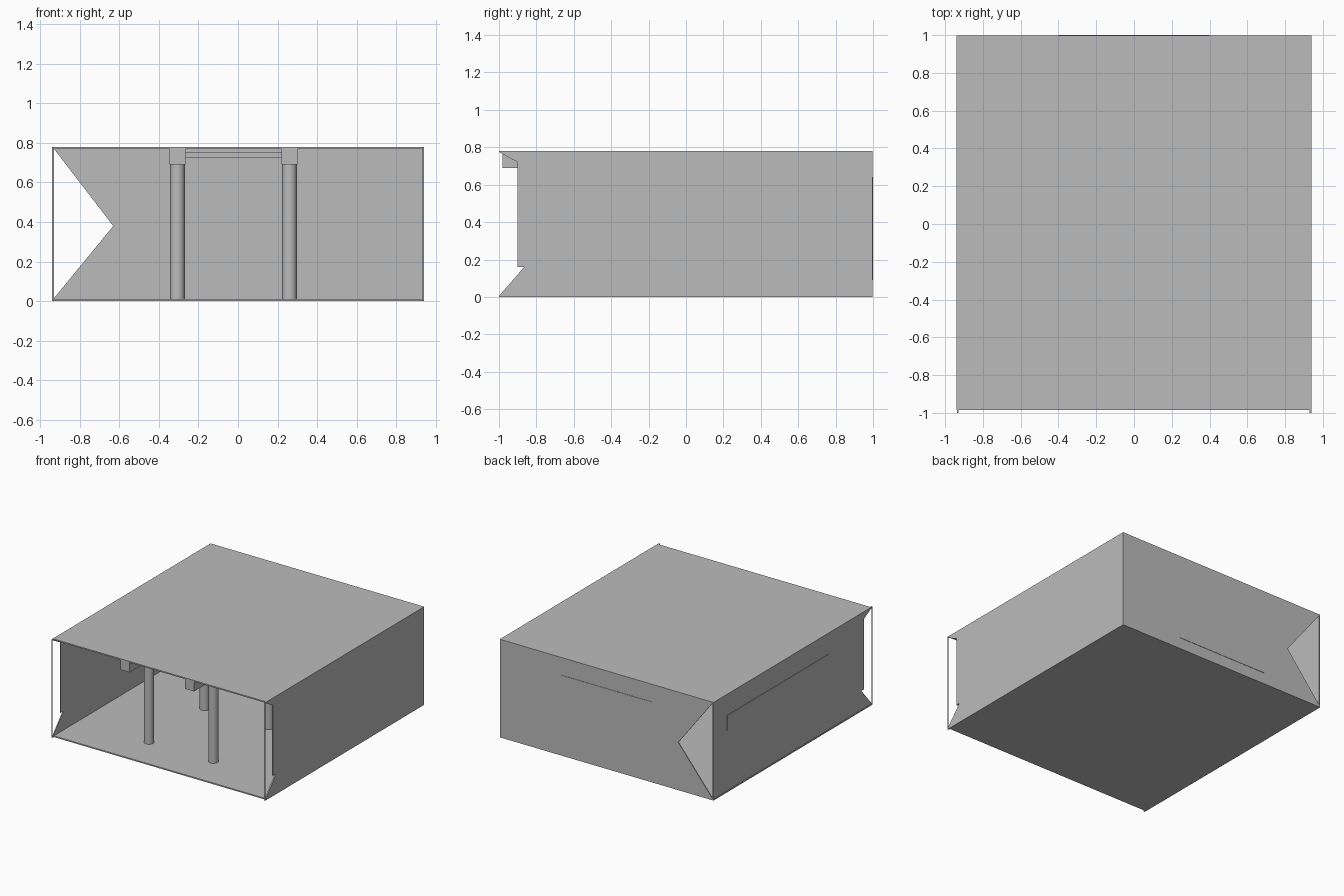
import bpy, bmesh
from mathutils import Vector

cube = bpy.data.objects.get("Cube")
if cube:
    bpy.data.objects.remove(cube)

GREY = (0.5, 0.5, 0.5, 1)
mat = bpy.data.materials.new("plain grey")
mat.use_nodes = True
mat.diffuse_color = GREY
mat.node_tree.nodes["Principled BSDF"].inputs["Base Color"].default_value = GREY

W, H = 0.94, 0.78      # half width, height
T = 0.01               # wall thickness
SKIN = 0.003           # raised panel thickness
FRONT = -0.985         # front edge of floor and roof


def finish(name, bm):
    bmesh.ops.recalc_face_normals(bm, faces=bm.faces)
    mesh = bpy.data.meshes.new(name)
    bm.to_mesh(mesh)
    bm.free()
    mesh.materials.append(mat)
    obj = bpy.data.objects.new(name, mesh)
    bpy.context.collection.objects.link(obj)
    return obj


def slab(name, outline, axis, lo, hi):
    """Extrude a 2D outline along an axis (0 = x, 1 = y) from lo to hi."""
    bm = bmesh.new()
    verts = []
    for a, z in outline:
        verts.append(bm.verts.new((lo, a, z) if axis == 0 else (a, lo, z)))
    face = bm.faces.new(verts)
    ext = bmesh.ops.extrude_face_region(bm, geom=[face])
    move = Vector((0, 0, 0))
    move[axis] = hi - lo
    moved = [v for v in ext["geom"] if isinstance(v, bmesh.types.BMVert)]
    bmesh.ops.translate(bm, verts=moved, vec=move)
    return finish(name, bm)


def box(name, x, y, z):
    rect = [(x[0], z[0]), (x[1], z[0]), (x[1], z[1]), (x[0], z[1])]
    return slab(name, rect, 1, *y)


def column(name, x, y, r, z0, z1):
    bm = bmesh.new()
    bmesh.ops.create_cone(bm, cap_ends=True, segments=24, radius1=r, radius2=r, depth=z1 - z0)
    bmesh.ops.translate(bm, verts=bm.verts, vec=(x, y, (z0 + z1) / 2))
    obj = finish(name, bm)
    for p in obj.data.polygons:
        p.use_smooth = abs(p.normal.z) < 0.5


# Floor and roof
box("floor", (-W, W), (FRONT, 1 - SKIN), (0, T))
box("roof", (-W, W), (FRONT, 1 - SKIN), (H - T, H))

# Side walls with a stepped front edge, and flat front corner strips
side = [(1 - SKIN, 0), (1 - SKIN, H), (-1, H), (-1, H - 0.005), (-0.9, 0.72),
        (-0.9, 0.16), (-0.865, 0.16), (-1, 0.005), (-1, 0)]
for label, s in (("left", 1), ("right", -1)):
    outer = W if s > 0 else W - SKIN
    slab(label + "_wall", side, 0, s * (W - T), s * outer)
    bm = bmesh.new()
    strip = [(W - T, 0), (W, 0), (W, H), (W - T, H)]
    bm.faces.new([bm.verts.new((s * x, -1, z)) for x, z in strip])
    finish(label + "_corner_strip", bm)

# Back wall with a triangular opening beside the right corner
edge = W - T
back = [(W, 0), (W, H), (-W, H), (-W, H - T), (-edge, H - T), (-0.63, 0.38),
        (-edge, 0.015), (-W, 0.015), (-W, 0)]
slab("back_wall", back, 1, 1 - T, 1 - SKIN)

# Flush panels on the back and right walls
box("back_panel", (-0.4, 0.4), (1 - SKIN, 1), (0.09, 0.64))
box("right_panel", (-W, -W + SKIN), (-0.46, 0.82), (0.49, 0.61))

# Two ceiling beams on rows of columns, tied by cross beams
BEAMS = (-0.306, 0.26)
ROWS = (-0.68, 0.02, 0.72)
for x in BEAMS:
    box("ceiling_beam", (x - 0.04, x + 0.04), (-0.98, 1 - T), (0.69, H - T))
    for y in ROWS:
        column("column", x, y, 0.037, T, 0.69)
for y in ROWS:
    box("cross_beam", (BEAMS[0] + 0.04, BEAMS[1] - 0.04), (y - 0.03, y + 0.03), (0.725, 0.755))
